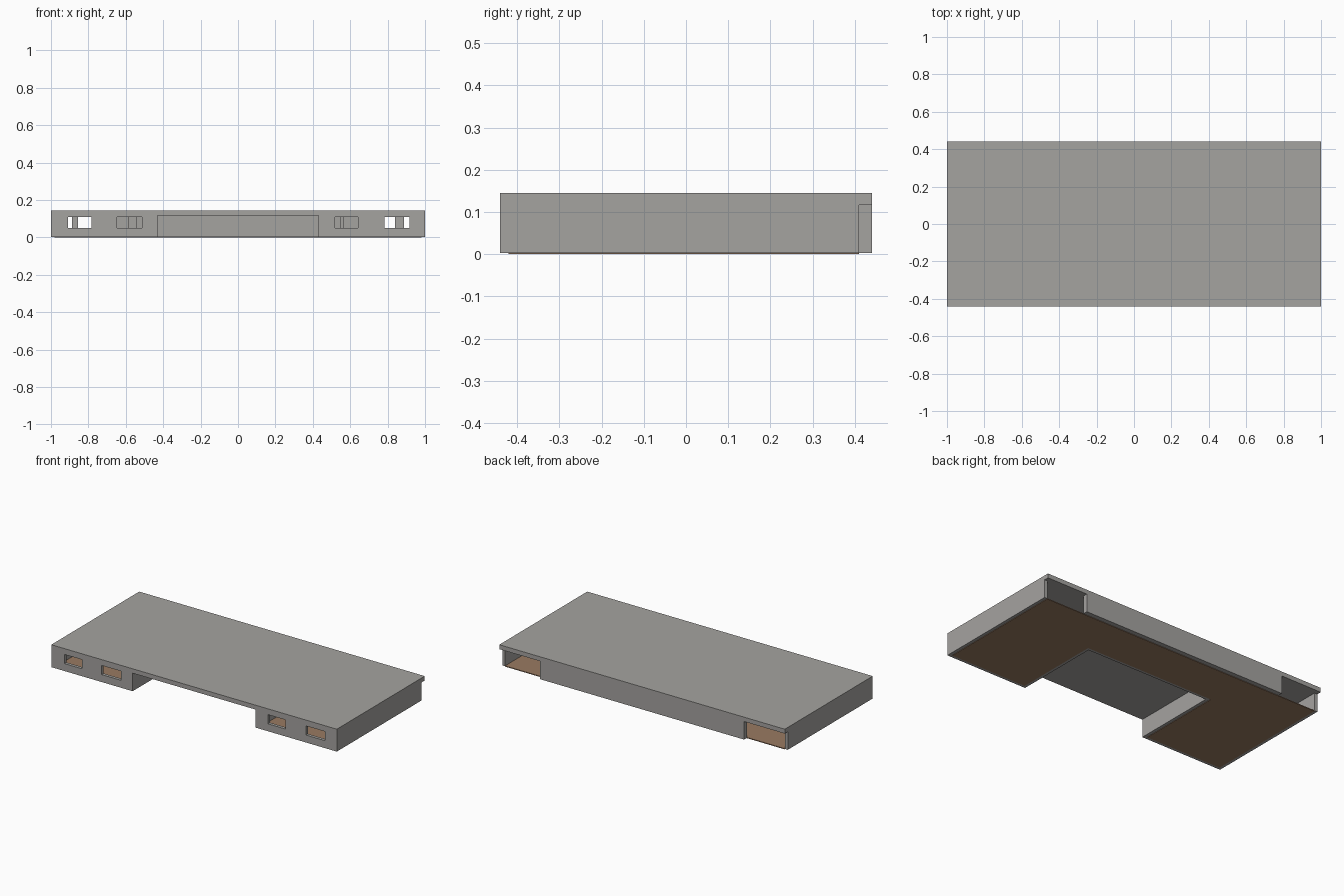
import bpy, bmesh
from mathutils import Vector

if "Cube" in bpy.data.objects:
    bpy.data.objects.remove(bpy.data.objects["Cube"])


def material(name, rgb):
    m = bpy.data.materials.new(name)
    m.diffuse_color = (*rgb, 1)
    m.use_nodes = True
    m.node_tree.nodes["Principled BSDF"].inputs["Base Color"].default_value = m.diffuse_color
    return m


GREY = material("warm grey", (0.376, 0.366, 0.352))
BROWN = material("wood brown", (0.32, 0.195, 0.12))


def slab(name, us, vs, plane, w0, w1, mat, holes=()):
    """Grid of cells in a plane, minus the hole cells, extruded from w0 to w1."""
    bm = bmesh.new()

    def place(u, v):
        return (u, v, w0) if plane == "xy" else (u, w0, v)

    grid = [[bm.verts.new(place(u, v)) for v in vs] for u in us]
    for i in range(len(us) - 1):
        for j in range(len(vs) - 1):
            if (i, j) not in holes:
                bm.faces.new((grid[i][j], grid[i + 1][j],
                              grid[i + 1][j + 1], grid[i][j + 1]))
    bmesh.ops.delete(bm, geom=[v for v in bm.verts if not v.link_faces], context="VERTS")
    out = bmesh.ops.extrude_face_region(bm, geom=bm.faces[:], use_keep_orig=True)
    moved = [g for g in out["geom"] if isinstance(g, bmesh.types.BMVert)]
    step = Vector((0, 0, w1 - w0)) if plane == "xy" else Vector((0, w1 - w0, 0))
    bmesh.ops.translate(bm, verts=moved, vec=step)
    bmesh.ops.recalc_face_normals(bm, faces=bm.faces[:])
    me = bpy.data.meshes.new(name)
    bm.to_mesh(me)
    bm.free()
    me.materials.append(mat)
    ob = bpy.data.objects.new(name, me)
    bpy.context.collection.objects.link(ob)
    return ob


def box(name, x0, x1, y0, y1, z0, z1, mat=GREY):
    return slab(name, (x0, x1), (y0, y1), "xy", z0, z1, mat)


T = 0.02                      # wall thickness
Z0, Z1 = 0.003, 0.117         # wall bottom and underside of the top
IN, BACK = 0.43, 0.115        # recess half width and back

# top board
box("top_board", -1, 1, -0.44, 0.44, Z1, 0.145)

# U-shaped floor inset from the walls
slab("floor_panel", (-1 + T, -IN - T, IN + T, 1 - T), (-0.42, BACK + T, 0.41),
     "xy", 0, 0.005, BROWN, holes={(1, 0)})

# back panel, open at both ends
box("back_panel", -0.715, 0.715, 0.41, 0.44, Z0, Z1)

# recess back wall
box("recess_back_wall", -IN - T, IN + T, BACK, BACK + T, Z0, Z1)

# side walls and recess side walls
for side, s in (("left", -1), ("right", 1)):
    a, b = sorted((s, s * (1 - T)))
    box(side + "_end_wall", a, b, -0.44, 0.41, Z0, Z1)
    a, b = sorted((s * IN, s * (IN + T)))
    box(side + "_recess_wall", a, b, -0.42, BACK, Z0, Z1)

# front walls with two slots each
for side, xs in (("left", (-1 + T, -0.908, -0.783, -0.647, -0.513, -IN)),
                 ("right", (IN, 0.518, 0.642, 0.783, 0.918, 1 - T))):
    slab(side + "_front_wall", xs, (Z0, 0.05, 0.108, Z1), "xz", -0.44, -0.42,
         GREY, holes={(1, 1), (3, 1)})

# inner upright frames between floor and top
for side, xs in (("left", (-0.888, -0.856, -0.588, -0.54)),
                 ("right", (0.545, 0.567, 0.84, 0.888))):
    slab(side + "_inner_frame", xs, (0.001, 0.015, 0.11, Z1), "xz", 0.115, 0.13,
         GREY, holes={(1, 1)})
